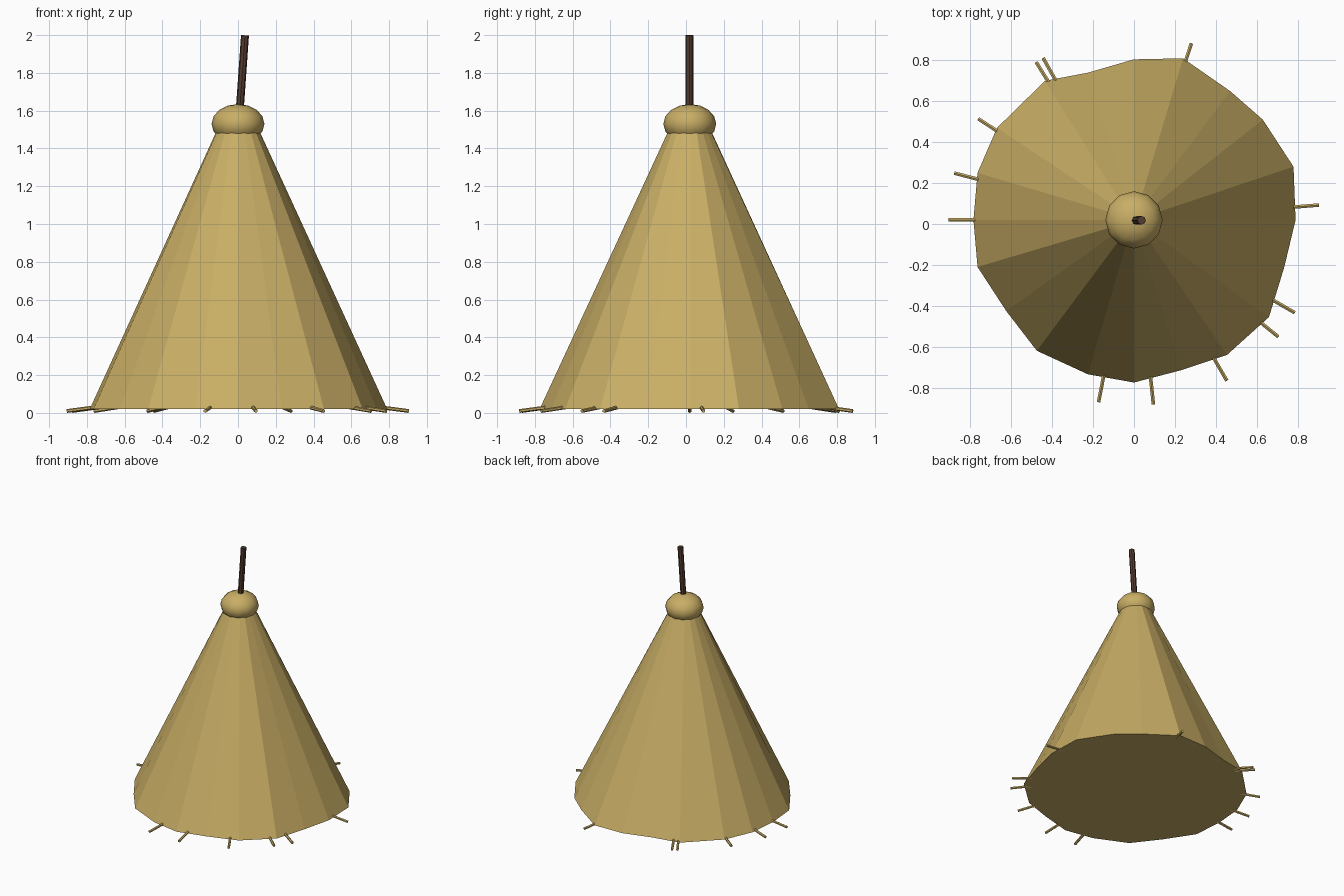
import bpy
import bmesh
from math import radians, cos, sin, pi
from mathutils import Vector

if "Cube" in bpy.data.objects:
    bpy.data.objects.remove(bpy.data.objects["Cube"])

CENTRE_Y = 0.02


def make_material(name, colour):
    mat = bpy.data.materials.new(name)
    mat.use_nodes = True
    mat.diffuse_color = colour
    mat.node_tree.nodes["Principled BSDF"].inputs["Base Color"].default_value = colour
    return mat


def finish(bm, name, mat):
    bmesh.ops.recalc_face_normals(bm, faces=bm.faces[:])
    mesh = bpy.data.meshes.new(name)
    bm.to_mesh(mesh)
    bm.free()
    mesh.materials.append(mat)
    obj = bpy.data.objects.new(name, mesh)
    bpy.context.collection.objects.link(obj)
    return obj


def rod(name, start, end, radius, sides, mat):
    """Straight cylinder between two points."""
    start, end = Vector(start), Vector(end)
    axis = end - start
    bm = bmesh.new()
    bmesh.ops.create_cone(bm, cap_ends=True, segments=sides,
                          radius1=radius, radius2=radius, depth=axis.length)
    turn = axis.to_track_quat('Z', 'Y').to_matrix().to_4x4()
    bmesh.ops.transform(bm, matrix=turn, verts=bm.verts[:])
    bmesh.ops.translate(bm, vec=(start + end) / 2, verts=bm.verts[:])
    return finish(bm, name, mat)


straw = make_material("straw", (0.58, 0.42, 0.13, 1))
dark_wood = make_material("dark wood", (0.088, 0.045, 0.028, 1))

# Tent cover: uneven hem rising to a regular ring under the cap
hem = [(.79, .02), (.78, .28), (.63, .51), (.47, .65), (.24, .81),
       (0, .805), (-.225, .74), (-.435, .70), (-.67, .47), (-.765, .25),
       (-.785, .02), (-.765, -.21), (-.625, -.425), (-.475, -.62), (-.225, -.735),
       (0, -.775), (.23, -.715), (.455, -.64), (.66, -.455), (.735, -.21)]
count = len(hem)
bm = bmesh.new()
low = [bm.verts.new((x, y, 0.02)) for x, y in hem]
high = []
for i in range(count):
    a = 2 * pi * i / count
    high.append(bm.verts.new((0.11 * cos(a), CENTRE_Y + 0.11 * sin(a), 1.5)))
for i in range(count):
    j = (i + 1) % count
    bm.faces.new((low[i], low[j], high[j], high[i]))
bm.faces.new(low[::-1])
bm.faces.new(high)
finish(bm, "tent_cover", straw)

# Rounded cap
bm = bmesh.new()
bmesh.ops.create_uvsphere(bm, u_segments=12, v_segments=8, radius=0.14)
bmesh.ops.scale(bm, vec=(1, 1, 0.75), verts=bm.verts[:])
bmesh.ops.translate(bm, vec=(0, CENTRE_Y, 1.53), verts=bm.verts[:])
for face in bm.faces:
    face.smooth = True
finish(bm, "tent_cap", straw)

# Leaning centre pole
rod("centre_pole", (0.002, 0.018, 1.5), (0.037, 0.018, 1.999), 0.021, 8, dark_wood)

# Pegs around the hem, sloping down and outward
peg_angles = [4.6, 72, 119.3, 121.8, 147, 165.4, 180, 259, 276, 300, 321, 330]
for n, angle in enumerate(peg_angles, 1):
    a = radians(angle)
    out = Vector((cos(a), sin(a), 0))
    base = Vector((0, CENTRE_Y, 0))
    rod(f"peg_{n}", base + out * 0.755 + Vector((0, 0, 0.03)),
        base + out * 0.907 + Vector((0, 0, 0.01)), 0.01, 6, straw)
